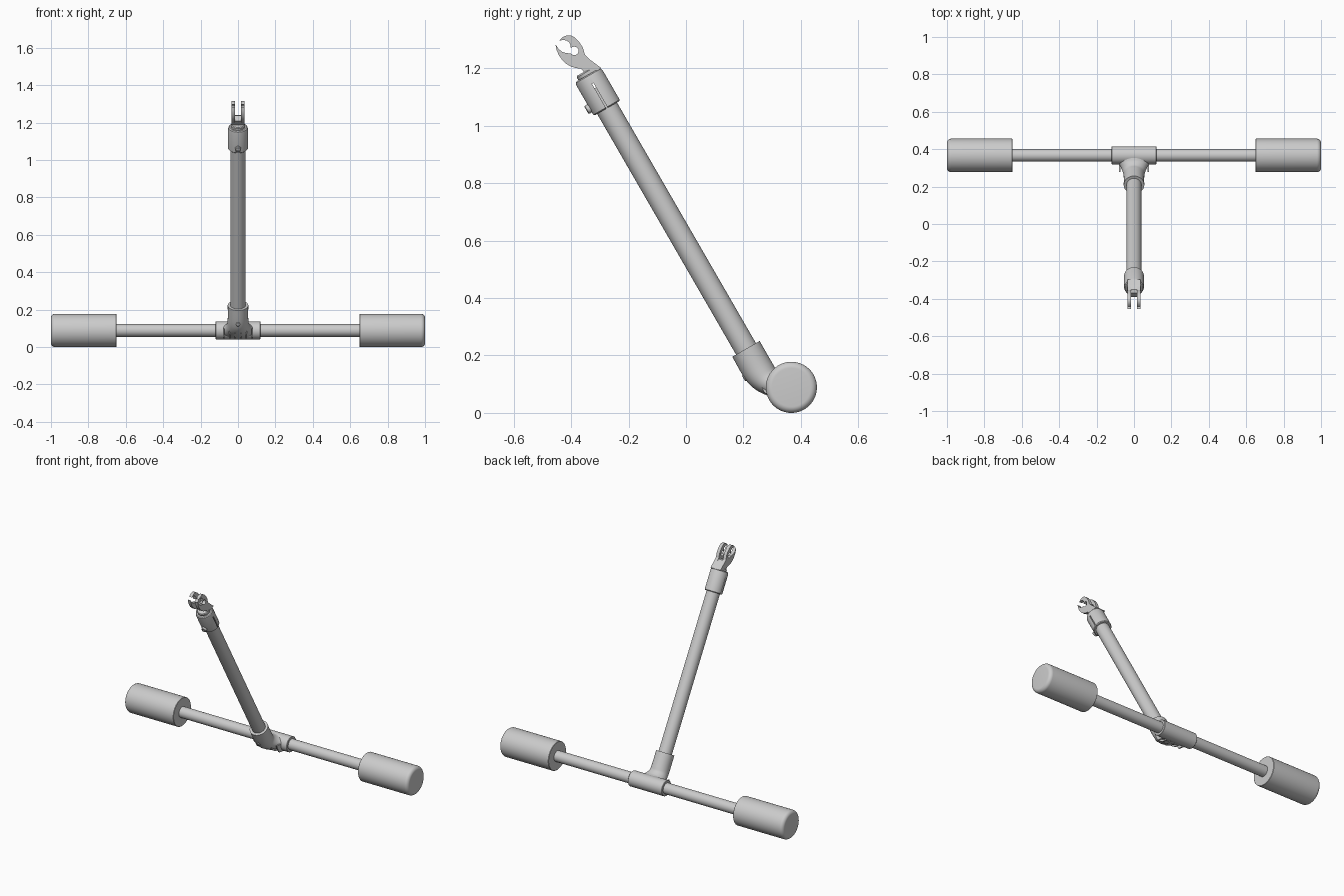
import bpy, bmesh, math
from mathutils import Vector

if "Cube" in bpy.data.objects:
    bpy.data.objects.remove(bpy.data.objects["Cube"])

X = Vector((1, 0, 0))
AXIS = Vector((0, -0.5, math.sqrt(0.75)))      # direction of the leaning pole
OUT = Vector((0, -math.sqrt(0.75), -0.5))      # square to the pole, towards the front
FOOT = Vector((0, 0.209, 0.223))               # top of the lower socket
AXLE = Vector((0, 0.367, 0.089))
N = 48


def make(name, bm):
    bmesh.ops.recalc_face_normals(bm, faces=bm.faces)
    me = bpy.data.meshes.new(name)
    bm.to_mesh(me)
    bm.free()
    ob = bpy.data.objects.new(name, me)
    bpy.context.collection.objects.link(ob)
    return ob


def skin(name, rings):
    """Join rings of points into a capped tube."""
    bm = bmesh.new()
    vs = [[bm.verts.new(p) for p in r] for r in rings]
    n = len(vs[0])
    for a, b in zip(vs, vs[1:]):
        for i in range(n):
            j = (i + 1) % n
            bm.faces.new((a[i], a[j], b[j], b[i]))
    bm.faces.new(vs[0])
    bm.faces.new(vs[-1])
    return make(name, bm)


def ring(c, u, v, a, b, n=N):
    return [c + u * a * math.cos(i * math.tau / n) + v * b * math.sin(i * math.tau / n)
            for i in range(n)]


def lathe(name, origin, d, profile, n=N):
    """Revolve (radius, distance) pairs about direction d."""
    u = d.orthogonal().normalized()
    v = d.cross(u)
    return skin(name, [ring(origin + d * t, u, v, r, r, n) for r, t in profile])


def plate(name, pts, x0, x1):
    """Extrude a side-view (y, z) outline across x."""
    return skin(name, [[Vector((x, y, z)) for y, z in pts] for x in (x0, x1)])


# axle rod, sleeve and the two end rollers
lathe("axle_rod", AXLE - X * 0.67, X, [(0.034, 0), (0.034, 1.34)])
lathe("axle_sleeve", AXLE - X * 0.12, X,
      [(0.046, 0), (0.048, 0.002), (0.048, 0.238), (0.046, 0.24)])
for side, s in (("left", -1), ("right", 1)):
    curve = [(0.067 + 0.022 * math.cos(a), 0.328 + 0.022 * math.sin(a))
             for a in [k * math.pi / 16 for k in range(9)]]
    lathe("roller_" + side, AXLE + X * 0.65 * s, X * s,
          [(0.087, 0), (0.089, 0.002)] + curve, 64)

# elbow socket that flares into the sleeve: y, z, downward angle, half width, half height
keys = [(0.209, 0.223, 60, 0.055, 0.055), (0.252, 0.148, 60, 0.055, 0.055),
        (0.28, 0.115, 45, 0.06, 0.05), (0.32, 0.096, 20, 0.08, 0.045),
        (0.358, 0.089, 0, 0.119, 0.045)]
rings = []
for i in range(4):
    p0, p1, p2, p3 = (keys[max(0, min(4, i + k))] for k in (-1, 0, 1, 2))
    for k in range(8 if i < 3 else 9):
        t = k / 8
        y, z, ang, hx, hv = (
            0.5 * (2 * b + (c - a) * t + (2 * a - 5 * b + 4 * c - d) * t * t
                   + (3 * b - a - 3 * c + d) * t ** 3)
            for a, b, c, d in zip(p0, p1, p2, p3))
        ang = math.radians(ang)
        rings.append(ring(Vector((0, y, z)), X,
                          Vector((0, math.sin(ang), math.cos(ang))), hx, hv))
skin("elbow_socket", rings)

# stiffening ribs under the elbow
for i in range(6):
    x = -0.075 + 0.03 * i
    y = 0.245 + 0.6 * max(0, abs(x) - 0.02)
    plate("elbow_rib_%d" % (i + 1),
          [(y, 0.1), (y + 0.012, 0.072), (0.305, 0.05), (0.36, 0.043), (0.36, 0.1)],
          x - 0.004, x + 0.004)
lathe("socket_screw", FOOT - AXIS * 0.085, OUT, [(0.013, 0), (0.013, 0.056), (0.01, 0.059)], 24)

# leaning pole
lathe("pole", FOOT - AXIS * 0.06, AXIS, [(0.04, 0), (0.04, 1.11)])

# top collar with a clamp slit, its bolt and the plug above it
BASE = FOOT + AXIS * 0.968
collar = lathe("top_collar", BASE, AXIS,
               [(0.049, 0), (0.053, 0.004), (0.053, 0.122), (0.051, 0.13), (0.046, 0.134)])
slit = skin("slit_cutter", [[BASE + AXIS * t + X * x + OUT * o
                             for x, o in ((-0.1, -0.003), (0.1, -0.003), (0.1, 0.003), (-0.1, 0.003))]
                            for t in (-0.02, 0.1)])
slit.hide_render = True
slit.hide_set(True)
cut = collar.modifiers.new("slit", "BOOLEAN")
cut.operation = "DIFFERENCE"
cut.object = slit
lathe("clamp_bolt", BASE + AXIS * 0.03, OUT,
      [(0.016, 0), (0.016, 0.063), (0.013, 0.066), (0.008, 0.066), (0.008, 0.06)], 24)
lathe("collar_plug", BASE + AXIS * 0.12, AXIS, [(0.038, 0), (0.038, 0.025), (0.034, 0.03)])

# fork neck and two open-jawed fork plates
plate("fork_neck", [(-0.37, 1.238), (-0.35, 1.24), (-0.334, 1.23), (-0.296, 1.202),
                    (-0.335, 1.165), (-0.366, 1.199), (-0.39, 1.209)], -0.034, 0.034)
hole = [(-0.389 + 0.015 * math.cos(a), 1.261 + 0.015 * math.sin(a))
        for a in [math.radians(215 + 290 * k / 12) for k in range(13)]]
jaw = [(-0.441, 1.297), (-0.43, 1.309), (-0.416, 1.315), (-0.402, 1.315), (-0.388, 1.308),
       (-0.372, 1.292), (-0.359, 1.272), (-0.352, 1.247), (-0.334, 1.23), (-0.296, 1.202),
       (-0.338, 1.172), (-0.366, 1.199), (-0.382, 1.201), (-0.399, 1.206), (-0.416, 1.215),
       (-0.431, 1.229), (-0.443, 1.246), (-0.451, 1.265), (-0.455, 1.284),
       (-0.442, 1.266), (-0.43, 1.257), (-0.416, 1.253)] + hole + [
       (-0.402, 1.28), (-0.406, 1.29), (-0.415, 1.297), (-0.427, 1.299)]
for side, s in (("left", -1), ("right", 1)):
    plate("fork_plate_" + side, jaw, 0.015 * s, 0.035 * s)

# smooth shading with crisp edges
for ob in bpy.context.view_layer.objects:
    if not ob.hide_render:
        ob.select_set(True)
        bpy.context.view_layer.objects.active = ob
bpy.ops.object.shade_smooth_by_angle()
